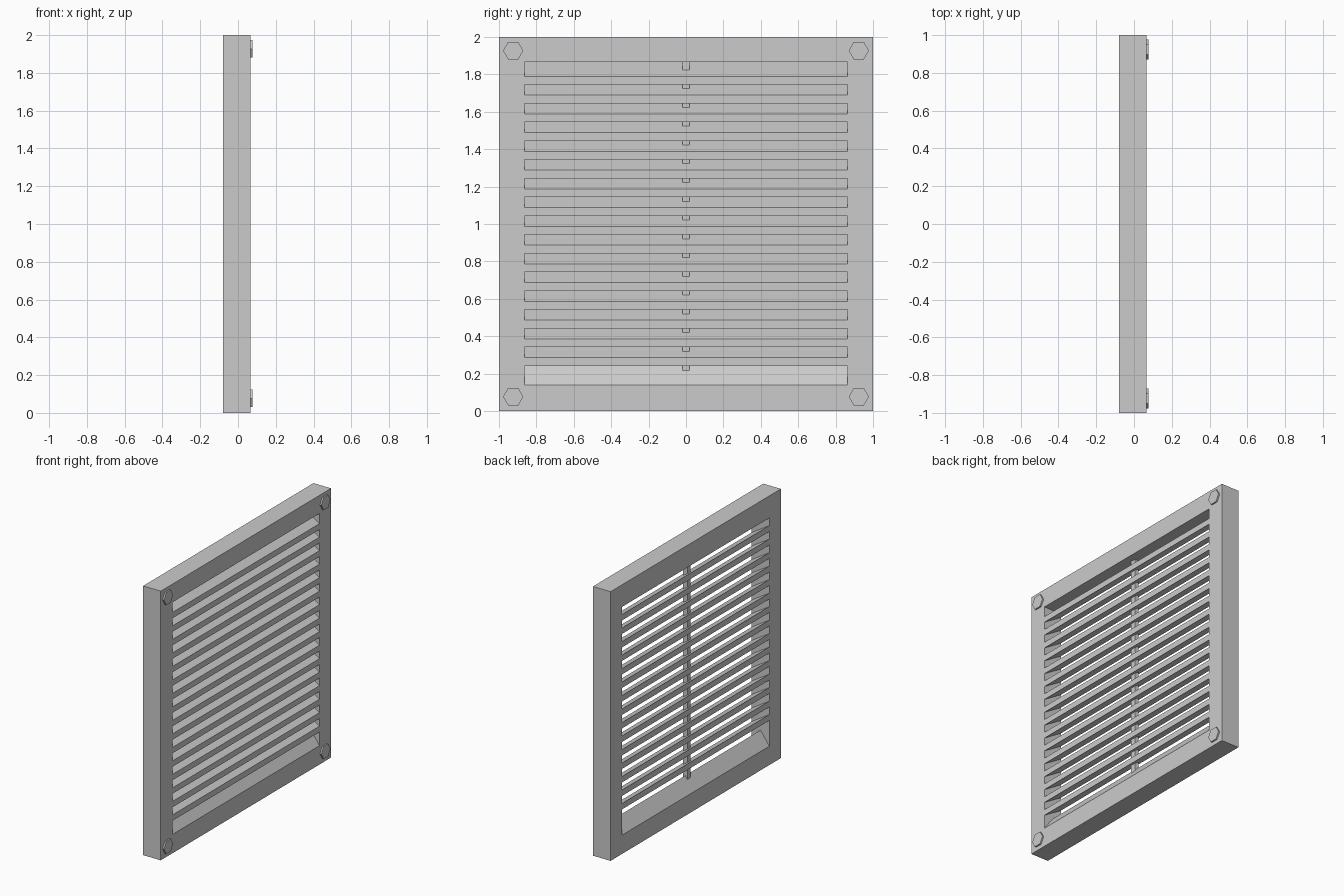
import bpy, bmesh, math

if "Cube" in bpy.data.objects:
    bpy.data.objects.remove(bpy.data.objects["Cube"])

X0, X1 = -0.08, 0.065      # back and front faces of the frame
OY, OZ0, OZ1 = 0.864, 0.14, 1.865   # opening


def extrude(name, pts, depth, place):
    """Solid from a closed 2D profile; place(u, v, w) maps it to space."""
    bm = bmesh.new()
    a = [bm.verts.new(place(u, v, depth[0])) for u, v in pts]
    b = [bm.verts.new(place(u, v, depth[1])) for u, v in pts]
    bm.faces.new(a)
    bm.faces.new(b[::-1])
    n = len(pts)
    for i in range(n):
        j = (i + 1) % n
        bm.faces.new((a[i], b[i], b[j], a[j]))
    bmesh.ops.recalc_face_normals(bm, faces=bm.faces)
    me = bpy.data.meshes.new(name)
    bm.to_mesh(me)
    bm.free()
    ob = bpy.data.objects.new(name, me)
    bpy.context.collection.objects.link(ob)
    return ob


def along_y(u, v, w):
    return (u, w, v)


def along_x(u, v, w):
    return (w, u, v)


# Frame: square ring with a rectangular opening
outer = [(-1, 0), (1, 0), (1, 2), (-1, 2)]
inner = [(-OY, OZ0), (OY, OZ0), (OY, OZ1), (-OY, OZ1)]
bm = bmesh.new()
rings = [[bm.verts.new((x, y, z)) for y, z in loop]
         for x, loop in ((X0, outer), (X1, outer), (X1, inner), (X0, inner))]
for k in range(4):
    r, s = rings[k], rings[(k + 1) % 4]
    for i in range(4):
        j = (i + 1) % 4
        bm.faces.new((r[i], r[j], s[j], s[i]))
bmesh.ops.recalc_face_normals(bm, faces=bm.faces)
me = bpy.data.meshes.new("frame")
bm.to_mesh(me)
bm.free()
bpy.context.collection.objects.link(bpy.data.objects.new("frame", me))

# Ridged sill at the bottom of the opening
mid = (X0 + X1) / 2
extrude("sill", [(X0, OZ0), (X1, OZ0), (mid, 0.24)], (-OY, OY), along_y)

# Slanted louvre slats, low at the front, flush with the frame
RISE, THICK = 0.09, 0.044
for k in range(16):
    z = 0.241 + k * 0.1003
    prof = [(X1, z), (X1, z + THICK), (X0, z + THICK + RISE), (X0, z + RISE)]
    if k == 15:   # top slat is cut off by the frame
        xc = X1 - (OZ1 - z - THICK) / RISE * (X1 - X0)
        prof = [(X1, z), (X1, z + THICK), (xc, OZ1), (X0, OZ1), (X0, z + RISE)]
    extrude(f"slat_{k + 1}", prof, (-OY, OY), along_y)

# Upright bar behind the slats
extrude("centre_bar", [(-0.02, 0.2), (0.02, 0.2), (0.02, OZ1), (-0.02, OZ1)],
        (-0.025, 0.01), along_x)

# Hexagonal bolt heads in the corners
for sy in (-1, 1):
    for zc, tag in ((0.077, "lower"), (1.927, "upper")):
        hexagon = [(sy * 0.924 + 0.054 * math.cos(i * math.pi / 3),
                    zc + 0.054 * math.sin(i * math.pi / 3)) for i in range(6)]
        side = "left" if sy < 0 else "right"
        extrude(f"bolt_{tag}_{side}", hexagon, (X1 - 0.01, 0.076), along_x)
